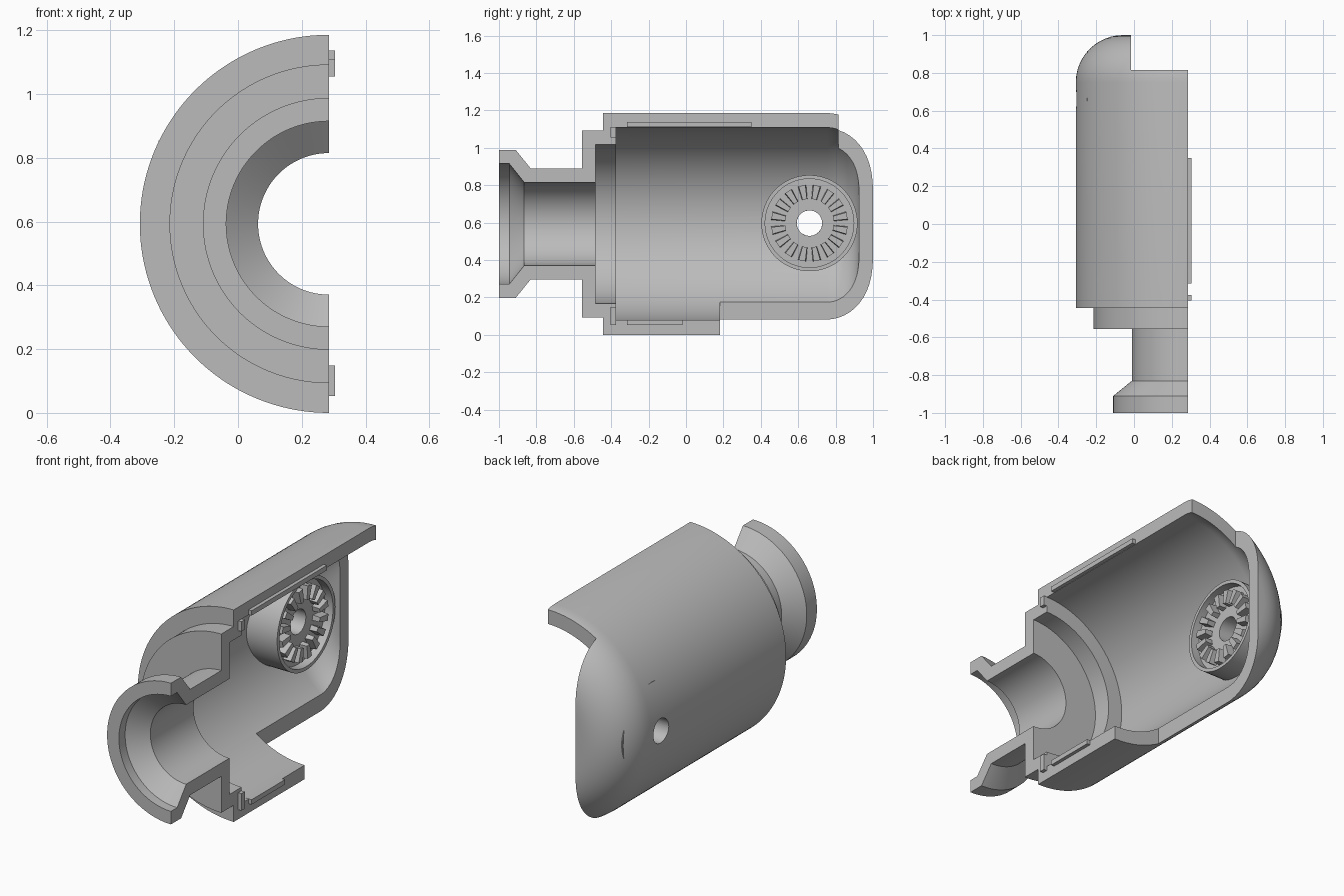
import bpy, bmesh
from math import pi, sin, cos, radians
from mathutils import Vector, Matrix

if "Cube" in bpy.data.objects:
    bpy.data.objects.remove(bpy.data.objects["Cube"])

CUT_X, MID_Z, RECESS_X = 0.285, 0.593, -0.015   # parting plane, axis height, recessed rim
VENT = Vector((0, 0.66, 0.597))                 # centre of the round vent

grey = bpy.data.materials.new("plain_grey")
grey.use_nodes = True
grey.diffuse_color = (0.5, 0.5, 0.5, 1)
grey.node_tree.nodes["Principled BSDF"].inputs["Base Color"].default_value = (0.5, 0.5, 0.5, 1)


def make(name, bm):
    bmesh.ops.remove_doubles(bm, verts=bm.verts, dist=1e-5)
    bmesh.ops.recalc_face_normals(bm, faces=bm.faces)
    mesh = bpy.data.meshes.new(name)
    bm.to_mesh(mesh)
    bm.free()
    mesh.materials.append(grey)
    obj = bpy.data.objects.new(name, mesh)
    bpy.context.collection.objects.link(obj)
    return obj


def smooth(obj):
    bpy.ops.object.select_all(action='DESELECT')
    obj.select_set(True)
    bpy.context.view_layer.objects.active = obj
    bpy.ops.object.shade_smooth_by_angle(angle=radians(30))


def box(name, low, high):
    low, high = Vector(low), Vector(high)
    bm = bmesh.new()
    bmesh.ops.create_cube(bm, size=1)
    bmesh.ops.scale(bm, vec=high - low, verts=bm.verts)
    bmesh.ops.translate(bm, vec=(low + high) / 2, verts=bm.verts)
    return make(name, bm)


def lathe(name, points, center, axis, angle, steps):
    """Spin a closed profile; a partial turn keeps its end caps."""
    bm = bmesh.new()
    face = bm.faces.new([bm.verts.new(p) for p in points])
    full = abs(angle) > 6
    bmesh.ops.spin(bm, geom=[face] + face.edges[:] + face.verts[:], cent=center,
                   axis=axis, angle=angle, steps=steps, use_duplicate=False)
    if full:
        bmesh.ops.remove_doubles(bm, verts=bm.verts, dist=1e-5)
        n = len(points)
        caps = [f for f in bm.faces if len(f.verts) == n and abs(f.normal.dot(Vector(axis))) < 0.01
                and all(abs(v.co.y - center[1]) < 1e-4 for v in f.verts)]
        bmesh.ops.delete(bm, geom=caps, context='FACES_ONLY')
    return make(name, bm)


def subtract(obj, cutter):
    cutter.hide_render = True
    mod = obj.modifiers.new("cut", 'BOOLEAN')
    mod.operation, mod.solver, mod.object = 'DIFFERENCE', 'EXACT', cutter
    bpy.context.view_layer.update()
    graph = bpy.context.evaluated_depsgraph_get()
    mesh = bpy.data.meshes.new_from_object(obj.evaluated_get(graph))
    obj.modifiers.clear()
    obj.data = mesh
    bpy.data.objects.remove(cutter)


def fillet(y, r, size, reverse=False):
    arc = [(y + size * sin(a), r + size * cos(a)) for a in (pi / 2 * i / 12 for i in range(13))]
    return arc[::-1] if reverse else arc


# Half shell: stepped neck, barrel and rounded end, given as (y, radius)
outer = [(-1, 0.395), (-0.91, 0.395), (-0.83, 0.296), (-0.555, 0.296), (-0.555, 0.5),
         (-0.445, 0.5), (-0.445, 0.593)] + fillet(0.75, 0.343, 0.25)
inner = fillet(0.755, 0.345, 0.17, True) + [
    (-0.375, 0.515), (-0.375, 0.425), (-0.483, 0.425), (-0.483, 0.222),
    (-0.865, 0.222), (-0.945, 0.322), (-1, 0.322)]
profile = outer + [(1, 0.15), (0.925, 0.15)] + inner
shell = lathe("half_shell", [(CUT_X, y, MID_Z + r) for y, r in profile],
              (CUT_X, 0, MID_Z), (0, 1, 0), -pi, 72)

# Cut back the rounded end and the lower rear edge
subtract(shell, box("end_cutter", (RECESS_X, 0.815, -0.2), (0.6, 1.2, 1.4)))
subtract(shell, box("lower_cutter", (RECESS_X, 0.183, -0.2), (0.6, 0.9, MID_Z)))

# Vent hole through the wall
bm = bmesh.new()
bmesh.ops.create_cone(bm, cap_ends=True, segments=40, radius1=0.068, radius2=0.068, depth=0.5,
                      matrix=Matrix.Translation(VENT + Vector((-0.3, 0, 0))) @ Matrix.Rotation(pi / 2, 4, 'Y'))
subtract(shell, make("hole_cutter", bm))
smooth(shell)

# Round vent housing with a raised rim, given as (x, radius)
FLOOR_X, RIM_X = -0.09, -0.04
ring = [(-0.249, 0.068), (-0.249, 0.257), (RIM_X, 0.257), (RIM_X, 0.237),
        (FLOOR_X, 0.237), (FLOOR_X, 0.068)]
housing = lathe("vent_housing", [(x, VENT.y, VENT.z + r) for x, r in ring],
                VENT, (1, 0, 0), 2 * pi, 64)
smooth(housing)

# Radial teeth on the housing floor
bm = bmesh.new()
for i in range(16):
    made = bmesh.ops.create_cube(bm, size=1)["verts"]
    for v in made:
        side, up, out = v.co.y, v.co.x, v.co.z
        width = 0.046 if out > 0 else 0.03
        taper = 0.8 if up > 0 else 1
        v.co = (RIM_X - 0.005 if up > 0 else FLOOR_X - 0.01, side * width * taper, 0.167 + out * 0.075)
    turn = Matrix.Translation(VENT) @ Matrix.Rotation(2 * pi * (i + 0.5) / 16, 4, 'X')
    bmesh.ops.transform(bm, matrix=turn, verts=made)
make("vent_teeth", bm)

# Locating ribs and tabs on the parting face
for name, y0, y1, z0, z1 in (("upper_rib", -0.315, 0.35, 1.11, 1.137),
                             ("lower_rib", -0.315, -0.02, 0.053, 0.08),
                             ("upper_tab", -0.405, -0.375, 1.055, 1.11),
                             ("lower_tab", -0.405, -0.375, 0.053, 0.148)):
    box(name, (CUT_X - 0.02, y0, z0), (CUT_X + 0.02, y1, z1))
